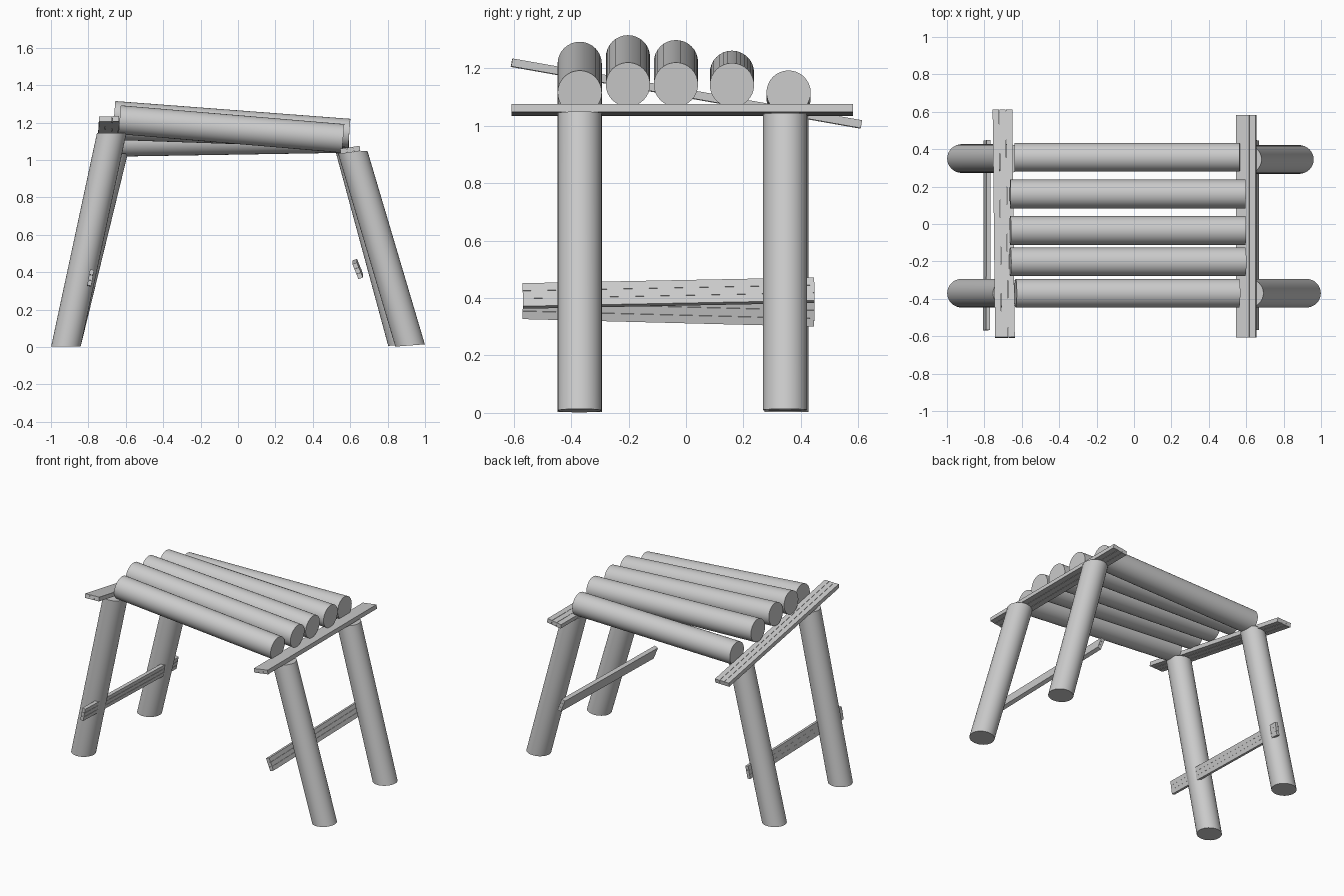
import bpy, bmesh
from math import radians
from mathutils import Vector, Matrix

if "Cube" in bpy.data.objects:
    bpy.data.objects.remove(bpy.data.objects["Cube"])

R = 0.077


def finish(name, bm):
    bmesh.ops.recalc_face_normals(bm, faces=bm.faces)
    mesh = bpy.data.meshes.new(name)
    bm.to_mesh(mesh)
    bm.free()
    ob = bpy.data.objects.new(name, mesh)
    bpy.context.collection.objects.link(ob)
    bpy.ops.object.select_all(action='DESELECT')
    ob.select_set(True)
    bpy.context.view_layer.objects.active = ob
    bpy.ops.object.shade_smooth_by_angle(angle=radians(35))
    return ob


def frame(a, b, roll=0.0):
    """Matrix with local Y along a-b, local X sideways, centred between them."""
    y = (b - a).normalized()
    x = y.cross(Vector((0, 0, 1))).normalized()
    z = x.cross(y)
    rot = Matrix((x, y, z)).transposed().to_4x4()
    return Matrix.Translation((a + b) / 2) @ rot @ Matrix.Rotation(radians(roll), 4, 'Y')


def log(name, a, b):
    a, b = Vector(a), Vector(b)
    bm = bmesh.new()
    turn = Matrix.Rotation(radians(90), 4, 'X')
    bmesh.ops.create_cone(bm, cap_ends=True, segments=32, radius1=R, radius2=R,
                          depth=(b - a).length, matrix=frame(a, b) @ turn)
    finish(name, bm)


def leg(name, bottom, top, tilt=0.0):
    """Leaning post whose ends are cut nearly level."""
    bm = bmesh.new()
    bmesh.ops.create_cone(bm, cap_ends=True, segments=32, radius1=R, radius2=R, depth=1)
    bottom, top = Vector(bottom), Vector(top)
    for v in bm.verts:
        centre = bottom if v.co.z < 0 else top
        v.co = centre + Vector((v.co.x * 1.025, v.co.y, v.co.x * tilt))
    finish(name, bm)


def plank(name, a, b, roll, pitch=0.0355, thick=0.028):
    """Three narrow slats laid edge to edge."""
    m = frame(Vector(a), Vector(b), roll)
    length = (Vector(b) - Vector(a)).length
    bm = bmesh.new()
    for i in (-1, 0, 1):
        size = Matrix.Diagonal((pitch - 0.001, length, thick, 1))
        bmesh.ops.create_cube(bm, size=1,
                              matrix=m @ Matrix.Translation((i * pitch, 0, i * 0.001)) @ size)
    finish(name, bm)


# Four splayed legs
leg("front_left_leg", (-0.92, -0.37, 0.003), (-0.675, -0.37, 1.145))
leg("back_left_leg", (-0.92, 0.35, 0.003), (-0.668, 0.35, 1.035))
leg("front_right_leg", (0.92, -0.37, 0.008), (0.613, -0.37, 1.043), 0.08)
leg("back_right_leg", (0.882, 0.345, 0.01), (0.603, 0.345, 1.04), 0.05)

# Top crossbars: the left one slopes to the back, the right one is level
plank("left_crossbar", (-0.69, -0.607, 1.219), (-0.703, 0.61, 1.004), 0)
plank("right_crossbar", (0.6, -0.607, 1.054), (0.6, 0.582, 1.054), -7)

# Lower braces standing on edge between the legs
plank("left_brace", (-0.788, -0.568, 0.371), (-0.785, 0.447, 0.345), -78, 0.029, 0.022)
plank("right_brace", (0.64, -0.568, 0.407), (0.64, 0.447, 0.427), 70, 0.029, 0.026)

# Seat logs: y, left x, left z, right x, right z
for i, (y, xl, zl, xr, zr) in enumerate([
        (-0.37, -0.633, 1.215, 0.562, 1.115),
        (-0.202, -0.662, 1.238, 0.595, 1.143),
        (-0.035, -0.662, 1.221, 0.595, 1.143),
        (0.16, -0.662, 1.184, 0.595, 1.141),
        (0.357, -0.638, 1.095, 0.565, 1.115)]):
    log(f"seat_log_{i + 1}", (xl, y, zl), (xr, y, zr))
